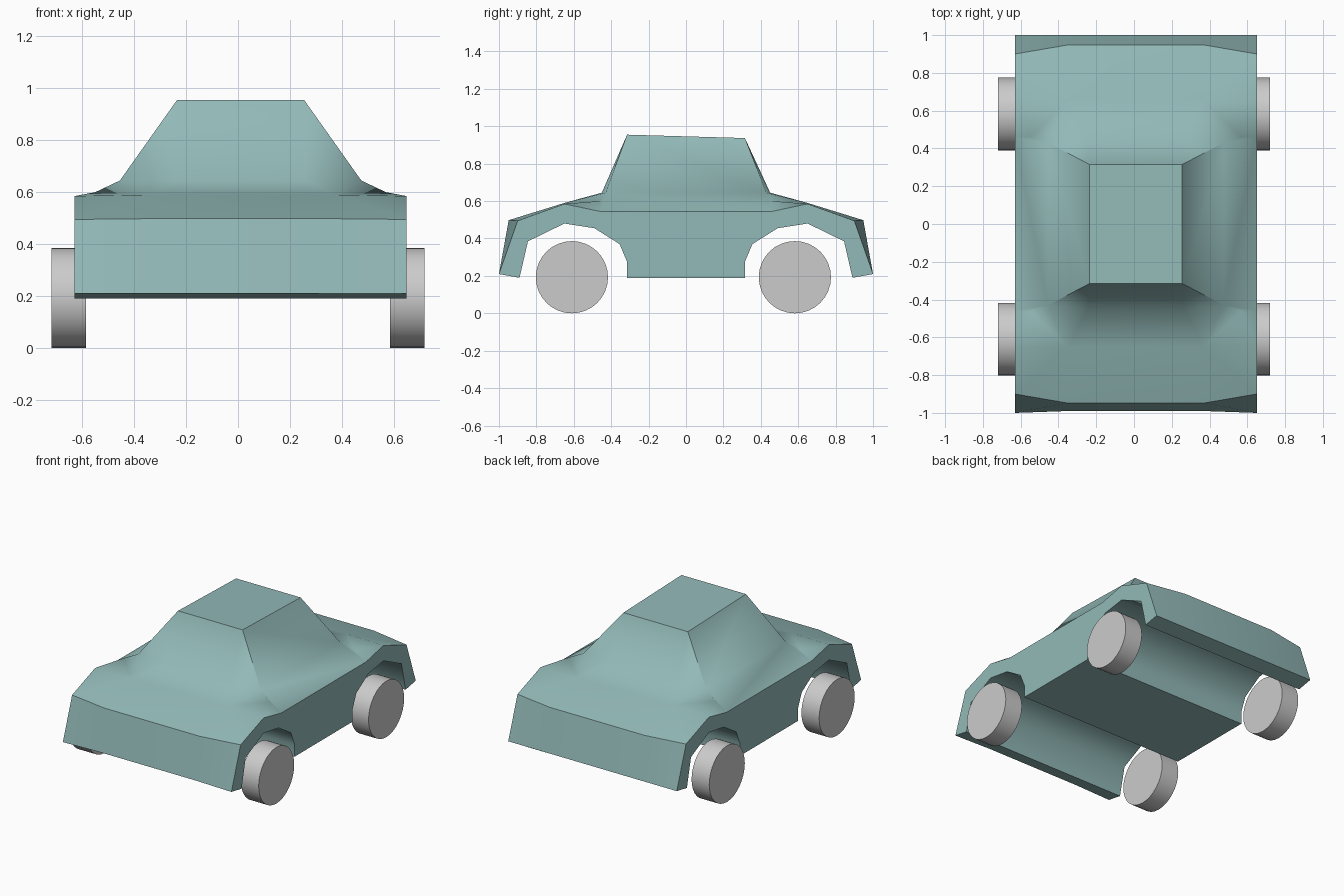
import bpy, bmesh, math
from mathutils import Vector

if "Cube" in bpy.data.objects:
    bpy.data.objects.remove(bpy.data.objects["Cube"])


def material(name, color):
    m = bpy.data.materials.new(name)
    m.diffuse_color = (*color, 1)
    m.use_nodes = True
    m.node_tree.nodes["Principled BSDF"].inputs["Base Color"].default_value = m.diffuse_color
    return m


paint = material("teal_paint", (0.29, 0.49, 0.48))
rubber = material("wheel_grey", (0.68, 0.68, 0.68))

W = 0.64      # body half width
CX = 0.01     # body sits slightly to the right

# key points of one quarter of the body shell (right, back quarter)
P = {
    "bumper_low_side": (W, 1.0, 0.21), "bumper_low_mid": (0.36, 0.99, 0.21),
    "nose_side": (W, 0.90, 0.495), "nose_mid": (0.36, 0.948, 0.498),
    "fender_side": (W, 0.65, 0.585), "fender_mid": (0.36, 0.65, 0.590),
    "waist_side": (W, 0.46, 0.545), "waist_blend": (0.56, 0.46, 0.60),
    "pillar_low": (0.465, 0.43, 0.645), "glass_low": (0.25, 0.45, 0.645),
    "roof": (0.245, 0.315, 0.955),
}
# underside of one end: sill to wheel arch to bumper
ARCH = [(0.315, 0.19), (0.315, 0.275), (0.355, 0.37), (0.49, 0.455),
        (0.65, 0.48), (0.845, 0.385), (0.89, 0.19)]

bm = bmesh.new()


def face(points):
    bm.faces.new([bm.verts.new(Vector(p) + Vector((CX, 0, 0))) for p in points])


def pt(name, sx, sy):
    x, y, z = P[name]
    if name == "roof" and sy > 0:
        z = 0.937
    if name == "bumper_low_mid" and sy > 0:
        y = 1.0
    return (sx * x, sy * y, z)


# panels repeated on all four quarters
quarter = [
    "bumper_low_side bumper_low_mid nose_mid nose_side",
    "nose_side nose_mid fender_mid fender_side",
    "fender_mid fender_side waist_blend", "fender_mid waist_blend pillar_low",
    "fender_mid pillar_low glass_low", "fender_side waist_side waist_blend",
    "waist_side pillar_low waist_blend", "glass_low pillar_low roof",
]
for sx in (-1, 1):
    for sy in (-1, 1):
        for panel in quarter:
            face([pt(n, sx, sy) for n in panel.split()])

# centre panels at each end: bumper, hood, cowl and glass
rows = ["bumper_low_mid", "nose_mid", "fender_mid", "glass_low", "roof"]
for sy in (-1, 1):
    for a, b in zip(rows, rows[1:]):
        face([pt(a, -1, sy), pt(a, 1, sy), pt(b, 1, sy), pt(b, -1, sy)])
    y, z = ARCH[-1]
    face([pt("bumper_low_side", -1, sy), pt("bumper_low_mid", -1, sy),
          pt("bumper_low_mid", 1, sy), pt("bumper_low_side", 1, sy),
          (W, sy * y, z), (-W, sy * y, z)])

# roof and cabin sides
face([pt("roof", sx, sy) for sx, sy in ((-1, -1), (1, -1), (1, 1), (-1, 1))])
for sx in (-1, 1):
    for a, b in (("roof", "pillar_low"), ("pillar_low", "waist_side")):
        face([pt(a, sx, -1), pt(a, sx, 1), pt(b, sx, 1), pt(b, sx, -1)])

# floor with full-width wheel tunnels
under = [(-y, z) for y, z in reversed(ARCH)] + ARCH
for (y0, z0), (y1, z1) in zip(under, under[1:]):
    face([(-W, y0, z0), (W, y0, z0), (W, y1, z1), (-W, y1, z1)])

# flat body sides
top = ["bumper_low_side", "nose_side", "fender_side", "waist_side"]
for sx in (-1, 1):
    face([(sx * W, y, z) for y, z in under]
         + [pt(n, sx, 1) for n in top] + [pt(n, sx, -1) for n in reversed(top)])

bmesh.ops.remove_doubles(bm, verts=bm.verts, dist=0.0005)
bmesh.ops.recalc_face_normals(bm, faces=bm.faces)
mesh = bpy.data.meshes.new("car_body")
bm.to_mesh(mesh)
bm.free()
body = bpy.data.objects.new("car_body", mesh)
bpy.context.collection.objects.link(body)
mesh.materials.append(paint)
bpy.ops.object.select_all(action='DESELECT')
body.select_set(True)
bpy.context.view_layer.objects.active = body
bpy.ops.object.shade_smooth_by_angle(angle=math.radians(53))

# wheels
for end, y in (("front", -0.61), ("rear", 0.582)):
    for side, sx in (("left", -1), ("right", 1)):
        bpy.ops.mesh.primitive_cylinder_add(
            vertices=32, radius=0.193, depth=0.134,
            location=(sx * 0.652, y, 0.193), rotation=(0, math.pi / 2, 0))
        wheel = bpy.context.object
        wheel.name = f"{end}_{side}_wheel"
        wheel.data.materials.append(rubber)
        bpy.ops.object.shade_smooth_by_angle(angle=math.radians(30))
